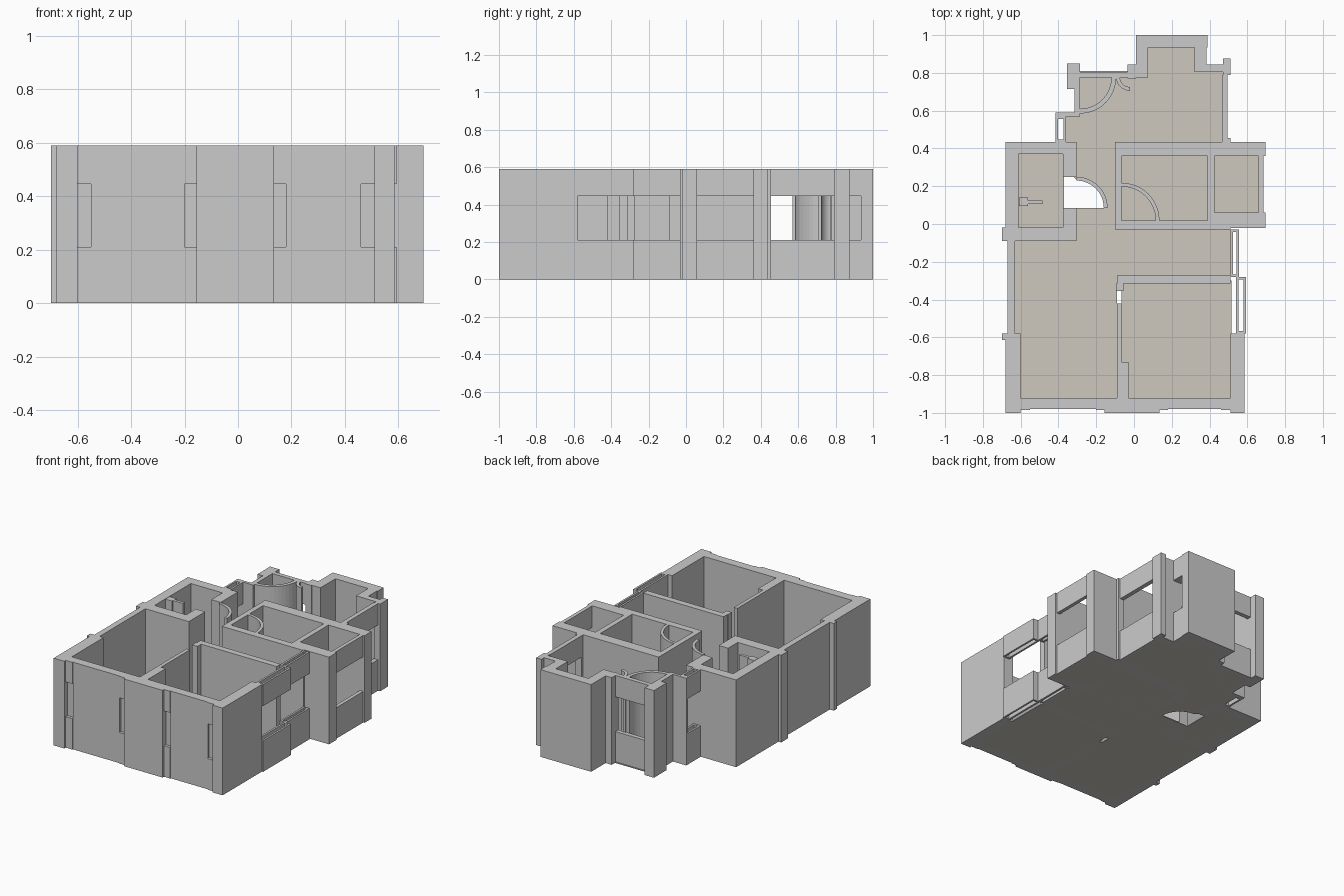
import bpy, bmesh, math

if "Cube" in bpy.data.objects:
    bpy.data.objects.remove(bpy.data.objects["Cube"])

H, SILL, HEAD = 0.59, 0.21, 0.445
floor_mat = bpy.data.materials.new("floor_tan")
floor_mat.diffuse_color = (0.62, 0.58, 0.51, 1)
floor_mat.use_nodes = True
floor_mat.node_tree.nodes["Principled BSDF"].inputs["Base Color"].default_value = floor_mat.diffuse_color


def prism(name, pts, z0=0.0, z1=H, mat=None):
    bm = bmesh.new()
    f = bm.faces.new([bm.verts.new((x, y, z0)) for x, y in pts])
    ext = bmesh.ops.extrude_face_region(bm, geom=[f])
    bmesh.ops.translate(bm, vec=(0, 0, z1 - z0),
                        verts=[v for v in ext["geom"] if isinstance(v, bmesh.types.BMVert)])
    bmesh.ops.recalc_face_normals(bm, faces=bm.faces[:])
    me = bpy.data.meshes.new(name)
    bm.to_mesh(me)
    bm.free()
    ob = bpy.data.objects.new(name, me)
    bpy.context.collection.objects.link(ob)
    if mat:
        me.materials.append(mat)
    return ob


def box(name, x0, x1, y0, y1, z0=0.0, z1=H, mat=None):
    return prism(name, [(x0, y0), (x1, y0), (x1, y1), (x0, y1)], z0, z1, mat)


def window(name, x0, x1, y0, y1):
    # wall with a see-through band: sill below, lintel above
    box(name + "_sill", x0, x1, y0, y1, 0, SILL)
    box(name + "_lintel", x0, x1, y0, y1, HEAD, H)


def double_window(name, x0, x1, y0, y1, t=0.013):
    # hollow window running along y: two thin leaves closed at the ends
    window(name + "_inner", x0, x0 + t, y0, y1)
    window(name + "_outer", x1 - t, x1, y0, y1)
    window(name + "_end_a", x0 + t, x1 - t, y0, y0 + t)
    window(name + "_end_b", x0 + t, x1 - t, y1 - t, y1)


def arc(cx, cy, r, a0, a1, n=12):
    return [(cx + r * math.cos(math.radians(a0 + (a1 - a0) * i / n)),
             cy + r * math.sin(math.radians(a0 + (a1 - a0) * i / n))) for i in range(n + 1)]


def door_swing(name, cx, cy, r, a0, a1, t=0.02):
    prism(name, arc(cx, cy, r, a0, a1) + arc(cx, cy, r - t, a1, a0))


# Full-height walls: name, x0, x1, y0, y1
walls = [
    # lower rooms, outside
    ("left_wall_lower", -0.68, -0.60, -1.0, -0.58),
    ("left_wall_upper", -0.67, -0.63, -0.58, -0.09),
    ("left_wall_rib", -0.70, -0.63, -0.615, -0.58),
    ("right_wall_lower", 0.51, 0.585, -1.0, -0.58),
    ("front_wall_left", -0.60, -0.155, -0.965, -0.92),
    ("front_wall_middle", -0.155, 0.135, -1.0, -0.92),
    ("front_wall_right", 0.135, 0.51, -0.965, -0.92),
    # lower rooms, inside
    ("room_divider", -0.09, 0.51, -0.315, -0.272),
    ("divider_stub", -0.095, -0.055, -0.355, -0.315),
    ("long_partition", -0.09, -0.065, -0.92, -0.42),
    ("partition_pad", -0.065, -0.03, -0.92, -0.73),
    # left wing
    ("left_wing_outer", -0.68, -0.612, -0.02, 0.435),
    ("left_wing_back", -0.612, -0.305, 0.37, 0.435),
    ("left_wing_inner", -0.375, -0.305, 0.25, 0.37),
    ("left_wing_inner_low", -0.375, -0.305, -0.02, 0.085),
    ("left_wing_front", -0.70, -0.305, -0.09, -0.018),
    ("fixture_base", -0.61, -0.56, 0.095, 0.14),
    ("fixture_arm", -0.56, -0.485, 0.105, 0.125),
    # right wing
    ("right_wing_back", -0.10, 0.695, 0.36, 0.435),
    ("right_wing_inner", -0.10, -0.065, -0.03, 0.36),
    ("right_wing_front", -0.065, 0.51, -0.03, 0.018),
    ("right_wing_corner", 0.39, 0.695, -0.02, 0.06),
    ("right_wing_partition", 0.39, 0.425, 0.06, 0.36),
    # back room
    ("bay_back", 0.01, 0.39, 0.935, 1.0),
    ("bay_left", 0.01, 0.075, 0.775, 0.935),
    ("bay_shoulder", 0.32, 0.495, 0.805, 0.845),
    ("bay_shoulder_tip", 0.47, 0.51, 0.79, 0.875),
    ("back_right_jamb", 0.465, 0.51, 0.435, 0.455),
    ("back_left_pillar", -0.355, -0.285, 0.715, 0.85),
    ("back_left_side", -0.315, -0.285, 0.58, 0.715),
    ("back_left_step", -0.415, -0.285, 0.57, 0.59),
    ("bay_jamb", -0.035, 0.01, 0.77, 0.845),
]
for w in walls:
    box(*w)

# Small ribs on the front wall, cut out at window height
for x0, x1 in [(-0.60, -0.55), (-0.20, -0.155), (0.135, 0.18), (0.46, 0.51)]:
    window("front_rib", x0, x1, -0.985, -0.965)
box("front_panel_left", -0.55, -0.20, -0.98, -0.965)
box("front_panel_right", 0.18, 0.46, -0.98, -0.965)

# Windows
double_window("right_window_big", 0.54, 0.593, -0.58, -0.28)
double_window("right_window_small", 0.51, 0.555, -0.28, -0.03)
window("right_wing_window", 0.66, 0.685, 0.06, 0.36)
window("back_right_window", 0.465, 0.495, 0.455, 0.79)
window("bay_right_window", 0.32, 0.385, 0.845, 0.935)
window("back_window", -0.285, -0.035, 0.775, 0.805)
double_window("back_left_window", -0.415, -0.36, 0.435, 0.57)

# Quarter-round door swings
door_swing("left_wing_door", -0.305, 0.085, 0.165, 0, 90)
door_swing("right_wing_door", -0.065, 0.018, 0.20, 0, 90)
door_swing("back_door", -0.285, 0.775, 0.19, 270, 360, 0.025)
door_swing("small_back_door", -0.02, 0.78, 0.075, 180, 270)

# Thin floors
floors = [
    ("floor_living", -0.67, -0.09, -0.96, -0.09),
    ("floor_hall", -0.09, 0.51, -0.30, 0.0),
    ("floor_bedroom", -0.065, 0.515, -0.96, -0.30),
    ("floor_left_wing", -0.62, -0.37, -0.05, 0.375),
    ("floor_right_wing", -0.08, 0.675, 0.0, 0.40),
    ("floor_back", -0.36, 0.475, 0.40, 0.585),
    ("floor_back_upper", -0.30, 0.475, 0.585, 0.81),
    ("floor_bay", 0.06, 0.33, 0.81, 0.945),
]
for n, x0, x1, y0, y1 in floors:
    box(n, x0, x1, y0, y1, 0.0, 0.006, floor_mat)
prism("floor_corridor", [(-0.32, -0.09), (-0.08, -0.09), (-0.08, 0.40), (-0.32, 0.40), (-0.32, 0.25)]
      + arc(-0.305, 0.085, 0.15, 90, 0) + [(-0.32, 0.085)], 0.0, 0.006, floor_mat)
